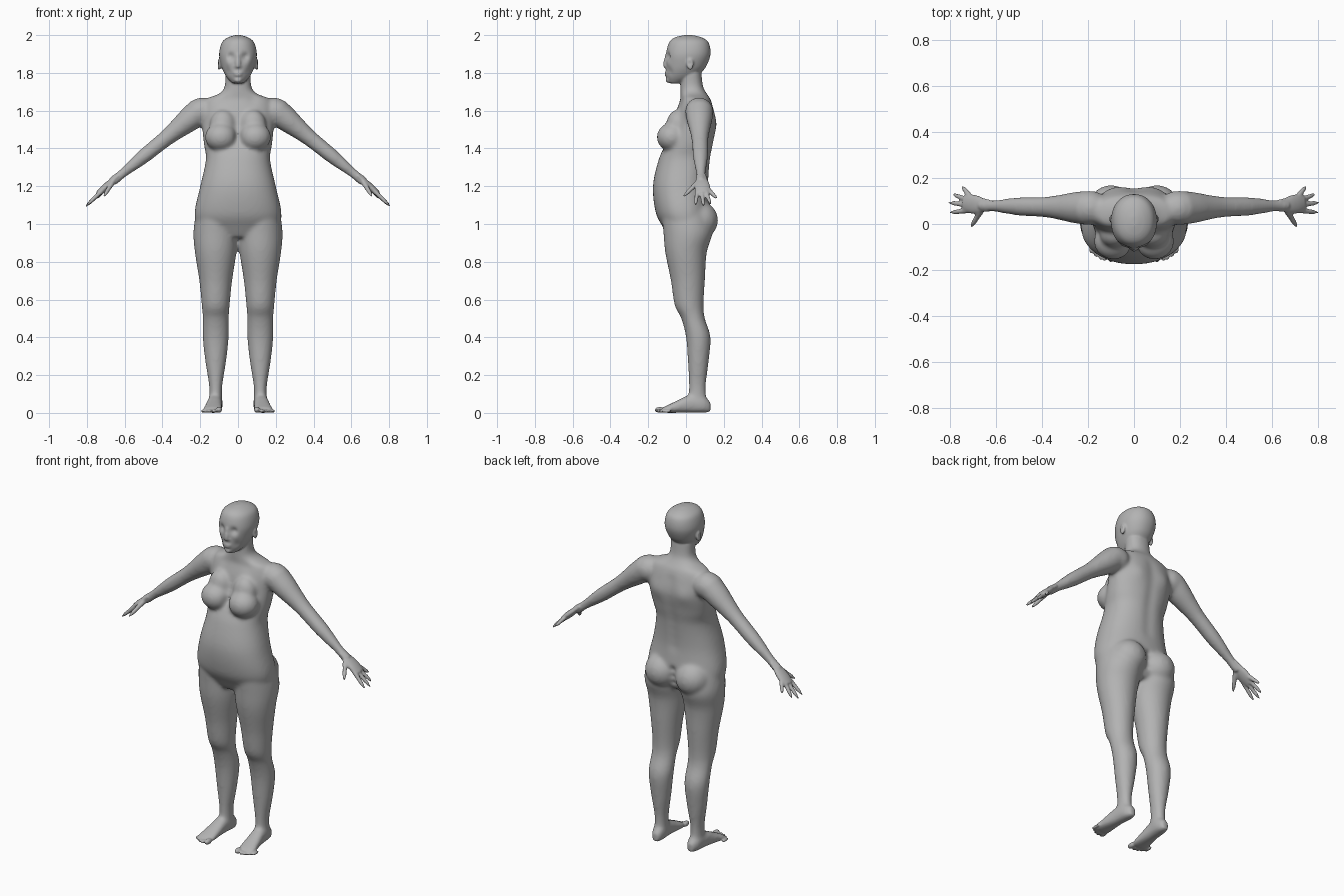
import bpy, bmesh, math
from mathutils import Vector

default_cube = bpy.data.objects.get("Cube")
if default_cube:
    bpy.data.objects.remove(default_cube, do_unlink=True)

X, Y, Z = Vector((1, 0, 0)), Vector((0, 1, 0)), Vector((0, 0, 1))
BOTH, MIDDLE = (1, -1), (1,)


def smooth_rows(rows, steps=5):
    """Pass a smooth curve through rows of numbers."""
    result = []
    last = len(rows) - 1
    for index in range(last):
        before, start, end, after = (rows[min(max(index + k, 0), last)] for k in (-1, 0, 1, 2))
        for step in range(steps):
            t = step / steps
            result.append([
                q + t / 2 * (r - p + t * (2 * p - 5 * q + 4 * r - s + t * (3 * (q - r) + s - p)))
                for p, q, r, s in zip(before, start, end, after)])
    return result + [list(rows[-1])]


def superpoint(angle, power):
    """Point on a unit circle that is squared off by the power."""
    return [math.copysign(abs(value) ** (2 / power), value)
            for value in (math.cos(angle), math.sin(angle))]


def tube(bm, rows, u, v, sides=BOTH, power=2, count=32):
    """Loft rounded rings; each row is x, y, z, radius along u, radius along v."""
    for side in sides:
        rings = []
        for x, y, z, radius_u, radius_v in smooth_rows(rows):
            ring = []
            for k in range(count):
                a, b = superpoint(math.tau * k / count, power)
                point = Vector((x, y, z)) + u * a * radius_u + v * b * radius_v
                point.x *= side
                ring.append(bm.verts.new(point))
            rings.append(ring)
        faces = [bm.faces.new(rings[0]), bm.faces.new(rings[-1])]
        for lower, upper in zip(rings, rings[1:]):
            for k in range(count):
                faces.append(bm.faces.new((lower[k - 1], lower[k], upper[k], upper[k - 1])))
        bmesh.ops.recalc_face_normals(bm, faces=faces)


def limb(bm, start, end, radii, flatness=1, sides=BOTH):
    """Straight tube with evenly spaced radii, wide along y and flattened across it."""
    start, end = Vector(start), Vector(end)
    along = (end - start).normalized()
    across = (Y - along * along.y).normalized()
    rows = [(*start.lerp(end, k / (len(radii) - 1)), radius, radius * flatness)
            for k, radius in enumerate(radii)]
    tube(bm, rows, across, along.cross(across), sides)


def column(bm, x, rows, sides, power):
    """Upright tube; each row is height, half width, front y, back y."""
    rings = [(x, (front + back) / 2, height, width, (back - front) / 2)
             for height, width, front, back in rows]
    tube(bm, rings, X, Y, sides, power, count=48)


def blob(bm, center, radii, sides=BOTH):
    """Ellipsoid, mirrored when both sides are asked for."""
    for side in sides:
        ball = bmesh.ops.create_uvsphere(bm, u_segments=24, v_segments=16, radius=1)
        for vert in ball["verts"]:
            vert.co = Vector([c + r * q for c, r, q in zip(center, radii, vert.co)])
            vert.co.x += (side - 1) * center[0]


def fuse(bm, voxel, rounds):
    """Merge overlapping volumes into one softened skin."""
    mesh = bpy.data.meshes.new("raw_volumes")
    bm.to_mesh(mesh)
    bm.free()
    helper = bpy.data.objects.new("raw_volumes", mesh)
    bpy.context.collection.objects.link(helper)
    remesh = helper.modifiers.new("merge", 'REMESH')
    remesh.mode = 'VOXEL'
    remesh.voxel_size = voxel
    soften = helper.modifiers.new("soften", 'SMOOTH')
    soften.factor = 0.5
    soften.iterations = rounds
    bpy.context.view_layer.update()
    graph = bpy.context.evaluated_depsgraph_get()
    fused = bpy.data.meshes.new_from_object(helper.evaluated_get(graph))
    bpy.data.objects.remove(helper, do_unlink=True)
    bpy.data.meshes.remove(mesh)
    return fused


def sculpt(mesh, center, radius, push, sides=BOTH):
    """Soft brush stroke that moves the skin near a point."""
    for side in sides:
        middle = Vector((center[0] * side, center[1], center[2]))
        stroke = Vector((push[0] * side, push[1], push[2]))
        for vert in mesh.vertices:
            distance = (vert.co - middle).length / radius
            if distance < 3:
                vert.co += stroke * math.exp(-distance * distance)


# Torso and neck
body = bmesh.new()
column(body, 0, [
    (.93, .13, -.09, .09), (.98, .21, -.12, .12), (1.06, .23, -.16, .13), (1.2, .2, -.175, .12),
    (1.34, .17, -.145, .13), (1.42, .18, -.11, .145), (1.52, .19, -.07, .16), (1.6, .19, -.05, .15),
    (1.66, .17, -.03, .13), (1.69, .1, -.03, .11), (1.73, .07, -.03, .09), (1.82, .07, -.03, .08),
], MIDDLE, power=2.25)

# Breasts and buttocks
blob(body, (.09, -.075, 1.46), (.085, .08, .076))
blob(body, (.08, -.045, 1.52), (.07, .06, .085))
blob(body, (.1, .07, 1.02), (.1, .1, .1))

# Legs
column(body, .118, [
    (1.08, .1, -.13, .11), (.96, .118, -.12, .14), (.85, .11, -.11, .11), (.7, .087, -.08, .1),
    (.57, .074, -.06, .093), (.5, .069, -.025, .1), (.4, .069, 0, .13), (.27, .055, .01, .12),
    (.14, .035, .015, .105), (.05, .036, .01, .11),
], BOTH, power=2)

# Feet, resting on the ground and turned slightly outward
foot_profile = [(.13, .02, .06), (.09, .037, .09), (.02, .039, .095), (-.05, .046, .064),
                (-.1, .053, .04), (-.13, .047, .026)]
tube(body, [(.125 - y / 12, y, height / 2, width, height / 2) for y, width, height in foot_profile],
     X, Z, power=2.4)

# Shoulders and arms
blob(body, (.19, .07, 1.595), (.08, .075, .075))
limb(body, (.2, .07, 1.6), (.67, .08, 1.22), (.075, .068, .056, .046, .043, .041, .034, .026, .028), .95)
body_skin = fuse(body, voxel=.01, rounds=9)

# Spine furrow, buttock cleft, shoulder blades, hollow of the chest and collarbones
for k in range(9):
    sculpt(body_skin, (0, .14, 1.2 + k / 20), .035, Y * -.006, MIDDLE)
for height in (.98, 1.02, 1.06):
    sculpt(body_skin, (0, .13, height), .02, Y * -.014, MIDDLE)
sculpt(body_skin, (.09, .15, 1.53), .05, Y * .008)
sculpt(body_skin, (0, -.1, 1.46), .03, Y * .012, MIDDLE)
sculpt(body_skin, (.08, -.04, 1.66), .03, Y * .006)

# Skull and face
head = bmesh.new()
column(head, 0, [
    (1.745, .03, -.09, -.02), (1.77, .055, -.1, .04), (1.8, .074, -.106, .08), (1.84, .09, -.106, .11),
    (1.9, .1, -.106, .13), (1.96, .086, -.09, .12), (1.987, .055, -.06, .085), (2, .015, -.01, .035),
], MIDDLE, power=2.15)

# Nose, lips, chin and ears
limb(head, (0, -.1, 1.9), (0, -.109, 1.828), (.01, .012, .015, .012), sides=MIDDLE)
blob(head, (.013, -.1, 1.834), (.011, .012, .009))
for height, width in ((1.8, .027), (1.787, .023)):
    blob(head, (0, -.1, height), (width, .014, .006), MIDDLE)
blob(head, (0, -.094, 1.762), (.022, .015, .014), MIDDLE)
blob(head, (.1, .022, 1.845), (.009, .019, .032))
head_skin = fuse(head, voxel=.005, rounds=3)

# Eye sockets, cheekbones, cheeks and ear hollows
sculpt(head_skin, (.036, -.094, 1.887), .019, Y * .016)
sculpt(head_skin, (.05, -.085, 1.85), .02, Y * -.005)
sculpt(head_skin, (.05, -.085, 1.805), .02, Y * .006)
sculpt(head_skin, (.11, .02, 1.85), .011, X * -.006)

# Palms
hands_and_toes = bmesh.new()
limb(hands_and_toes, (.63, .08, 1.26), (.74, .09, 1.16), (.028, .031, .04, .042, .034), .45)

# Fingers and thumb, each from its root to its tip
knuckles = Vector((.71, .09, 1.186))
for offset, tip in ((-.03, (.803, .05, 1.096)), (-.01, (.809, .094, 1.09)),
                    (.01, (.792, .13, 1.104)), (.025, (.75, .165, 1.133))):
    limb(hands_and_toes, knuckles + Y * offset, tip, (.012, .012, .011, .01, .004))
limb(hands_and_toes, (.66, .07, 1.228), (.71, -.014, 1.145), (.014, .014, .012, .011, .005))

# Toes, big toe innermost
for k in range(5):
    radius = .011 - k / 2000 if k else .016
    x = .107 + k / 50 if k else .1
    blob(hands_and_toes, (x, -.138 + k * k / 450, radius), (radius, .03, radius))
tips_skin = fuse(hands_and_toes, voxel=.004, rounds=2)

# One continuous skin, with eyeballs set into the sockets
figure = bmesh.new()
for part in (body_skin, head_skin, tips_skin):
    figure.from_mesh(part)
    bpy.data.meshes.remove(part)
blob(figure, (.036, -.07, 1.886), (.016, .014, .012))
skin = fuse(figure, voxel=.0055, rounds=3)
for vert in skin.vertices:
    vert.co.z = max(vert.co.z, 0)
for face in skin.polygons:
    face.use_smooth = True

# Plain grey skin colour
grey = bpy.data.materials.new("plain_grey")
grey.use_nodes = True
tone = (.45, .45, .45, 1)
grey.diffuse_color = tone
grey.node_tree.nodes["Principled BSDF"].inputs["Base Color"].default_value = tone
skin.materials.clear()
skin.materials.append(grey)
bpy.context.collection.objects.link(bpy.data.objects.new("human_figure", skin))
